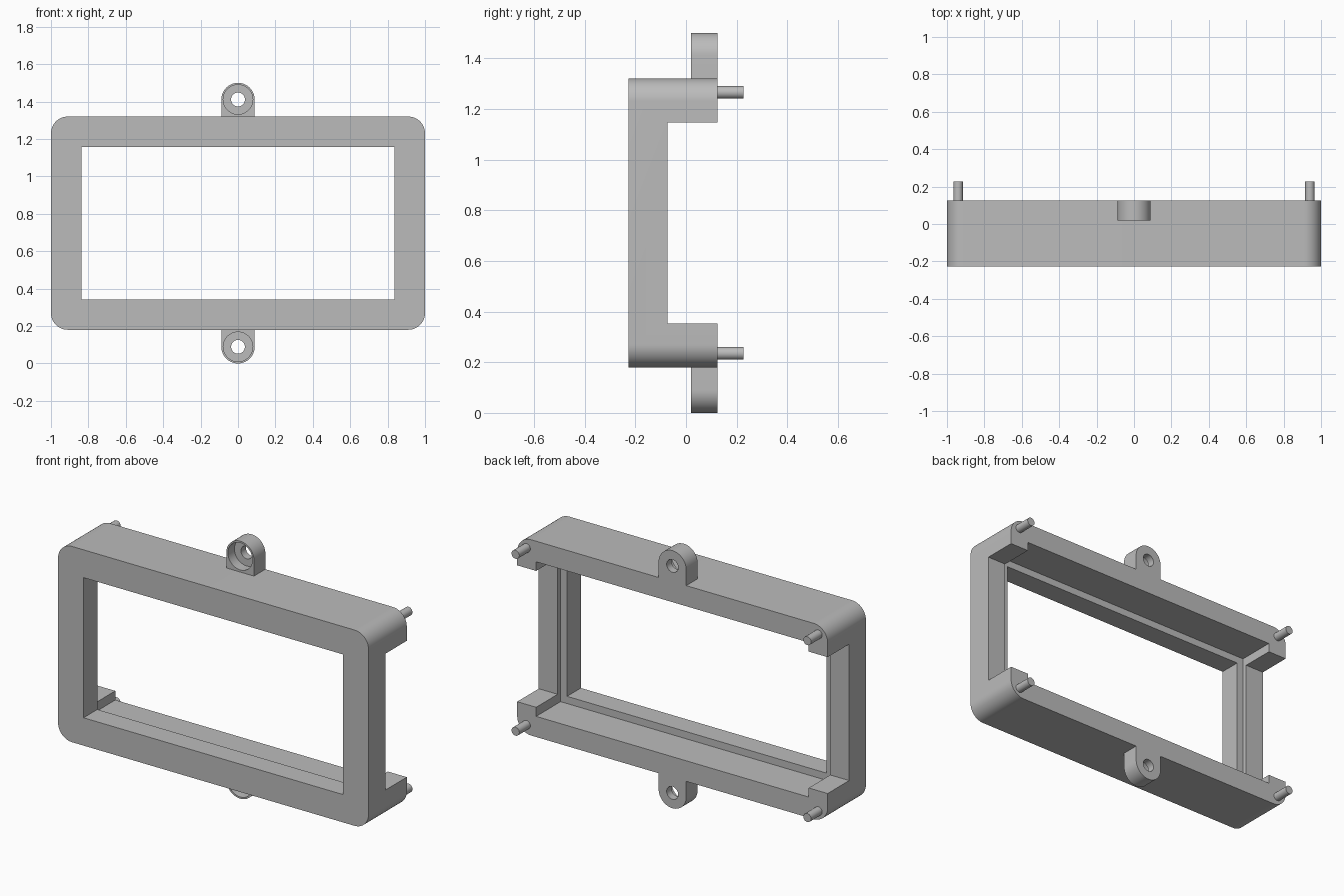
import bpy, bmesh, math

if "Cube" in bpy.data.objects:
    bpy.data.objects.remove(bpy.data.objects["Cube"], do_unlink=True)

grey = bpy.data.materials.new("plain_grey")
grey.use_nodes = True
grey.diffuse_color = (0.5, 0.5, 0.5, 1)
grey.node_tree.nodes["Principled BSDF"].inputs["Base Color"].default_value = (0.5, 0.5, 0.5, 1)

MID = 0.75                       # height of the frame centre
FRONT, BACK = -0.227, 0.125      # frame depth
HALF_W, HALF_H = 1.0, 0.57       # frame half size


def arc(cx, cz, r, start, end, steps):
    return [(cx + r * math.cos(math.radians(start + (end - start) * i / steps)),
             cz + r * math.sin(math.radians(start + (end - start) * i / steps)))
            for i in range(steps + 1)]


def circle(cx, cz, r, steps=40):
    return arc(cx, cz, r, 0, 360, steps)[:-1]


def rect(hw, hh):
    return [(-hw, MID - hh), (hw, MID - hh), (hw, MID + hh), (-hw, MID + hh)]


def prism(name, outline, y0, y1):
    """Extrude an x-z outline from y0 to y1."""
    bm = bmesh.new()
    face = bm.faces.new([bm.verts.new((x, y0, z)) for x, z in outline])
    moved = bmesh.ops.extrude_face_region(bm, geom=[face])["geom"]
    bmesh.ops.translate(bm, vec=(0, y1 - y0, 0),
                        verts=[v for v in moved if isinstance(v, bmesh.types.BMVert)])
    bmesh.ops.recalc_face_normals(bm, faces=bm.faces)
    mesh = bpy.data.meshes.new(name)
    bm.to_mesh(mesh)
    bm.free()
    mesh.materials.append(grey)
    ob = bpy.data.objects.new(name, mesh)
    bpy.context.collection.objects.link(ob)
    return ob


def activate(ob):
    bpy.ops.object.select_all(action='DESELECT')
    ob.select_set(True)
    bpy.context.view_layer.objects.active = ob


def cut(ob, outline, y0, y1):
    """Subtract an extruded outline and discard the cutter."""
    cutter = prism("cutter", outline, y0, y1)
    cutter.hide_render = True
    mod = ob.modifiers.new("cut", 'BOOLEAN')
    mod.operation, mod.solver, mod.object = 'DIFFERENCE', 'EXACT', cutter
    activate(ob)
    bpy.ops.object.modifier_apply(modifier=mod.name)
    bpy.data.objects.remove(cutter, do_unlink=True)


def smooth(ob):
    activate(ob)
    bpy.ops.object.shade_smooth_by_angle(angle=math.radians(30))


# Rounded frame body
R = 0.09
outline = []
for sx, sz, a in ((1, 1, 0), (-1, 1, 90), (-1, -1, 180), (1, -1, 270)):
    outline += arc(sx * (HALF_W - R), MID + sz * (HALF_H - R), R, a, a + 90, 14)
frame = prism("frame", outline, FRONT, BACK)

# Window opening, rear pocket behind the lip, and side notches
cut(frame, rect(0.836, 0.408), FRONT - 0.1, BACK + 0.1)
cut(frame, rect(0.878, 0.45), -0.1, BACK + 0.1)
cut(frame, rect(1.2, 0.397), -0.073, BACK + 0.1)
smooth(frame)

# Mounting tabs with a counterbored screw hole
TAB_R = 0.089
for name, s in (("top_tab", 1), ("bottom_tab", -1)):
    cz = MID + s * 0.661
    base = MID + s * HALF_H
    tab = prism(name, [(TAB_R * s, base)] + arc(0, cz, TAB_R, 90 - 90 * s, 270 - 90 * s, 28)
                + [(-TAB_R * s, base)], 0.02, BACK)
    cut(tab, circle(0, cz, 0.037), -0.1, BACK + 0.1)
    cut(tab, circle(0, cz, 0.079), -0.1, 0.08)
    smooth(tab)

# Locating pins on the rear corners
for side, sx in (("left", 1), ("right", -1)):
    for level, sz in (("upper", 1), ("lower", -1)):
        smooth(prism(f"{level}_{side}_pin",
                     circle(sx * 0.94, MID + sz * 0.515, 0.025, 24), BACK, 0.227))
